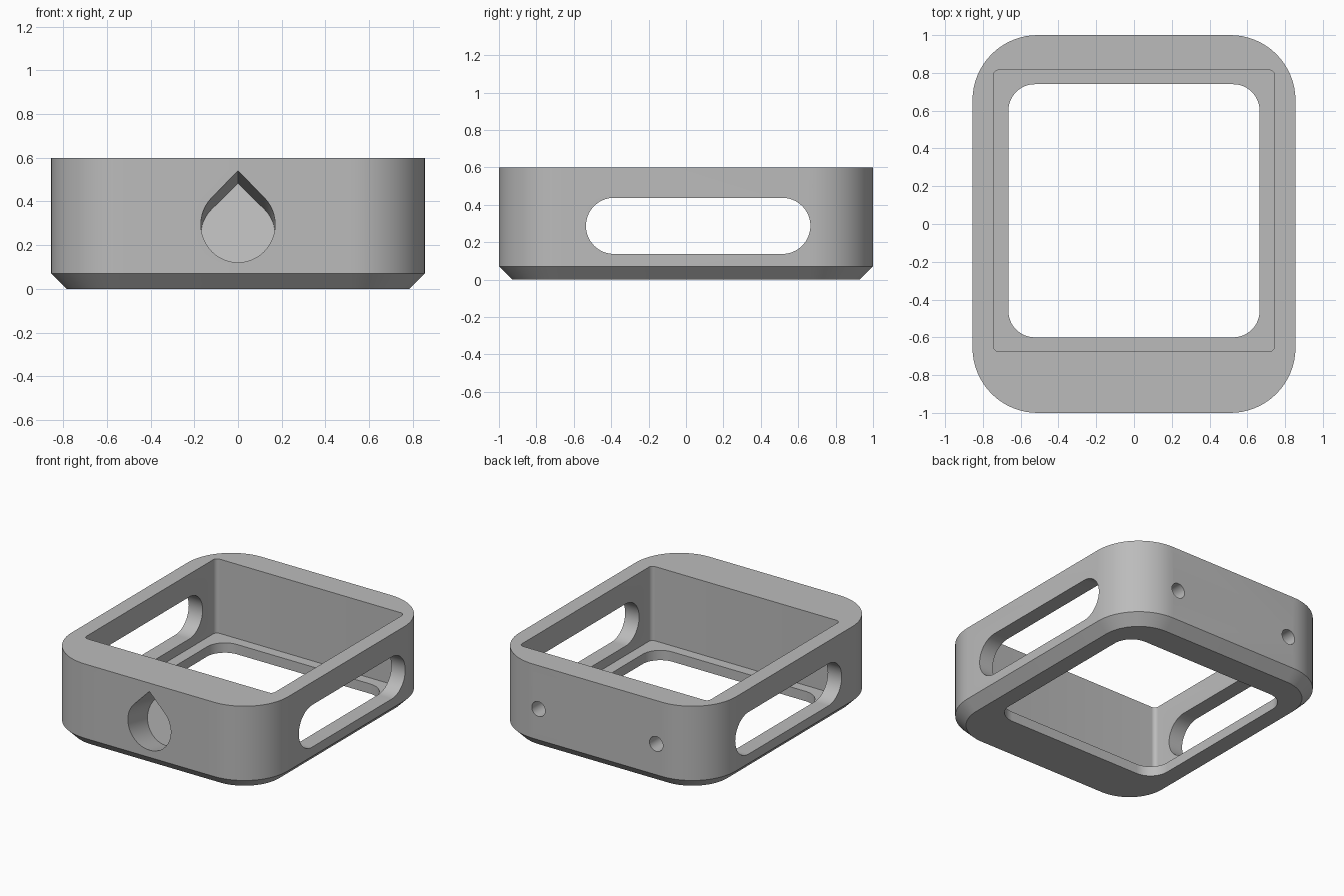
import bpy, bmesh
from math import sin, cos, pi, radians
from mathutils import Matrix, Vector

default_cube = bpy.data.objects.get("Cube")
if default_cube:
    bpy.data.objects.remove(default_cube, do_unlink=True)

grey = bpy.data.materials.new("plain grey")
grey.use_nodes = True
colour = (0.5, 0.5, 0.5, 1)
grey.diffuse_color = colour
grey.node_tree.nodes["Principled BSDF"].inputs["Base Color"].default_value = colour


def rounded_rect(x0, x1, y0, y1, r, steps=16):
    """Counter-clockwise rounded rectangle outline."""
    centres = [(x1 - r, y1 - r), (x0 + r, y1 - r), (x0 + r, y0 + r), (x1 - r, y0 + r)]
    points = []
    for quarter, (cx, cy) in enumerate(centres):
        for i in range(steps + 1):
            a = (quarter + i / steps) * pi / 2
            points.append((cx + r * cos(a), cy + r * sin(a)))
    return points


def teardrop(r, steps=36):
    """Circle whose top rises to a right-angled point."""
    arc = [pi * 3 / 4 + i / steps * pi * 3 / 2 for i in range(steps + 1)]
    return [(r * cos(a), r * sin(a)) for a in arc] + [(0, r * 2 ** 0.5)]


def circle(r, steps=32):
    return [(r * cos(2 * pi * i / steps), r * sin(2 * pi * i / steps)) for i in range(steps)]


def loft(name, sections, matrix=Matrix()):
    """Closed solid through (outline, height) sections."""
    bm = bmesh.new()
    rings = [[bm.verts.new(matrix @ Vector((x, y, z))) for x, y in outline]
             for outline, z in sections]
    n = len(rings[0])
    for low, high in zip(rings, rings[1:]):
        for i in range(n):
            j = (i + 1) % n
            bm.faces.new((low[i], low[j], high[j], high[i]))
    bm.faces.new(rings[0][::-1])
    bm.faces.new(rings[-1])
    bmesh.ops.remove_doubles(bm, verts=bm.verts, dist=1e-5)
    bmesh.ops.recalc_face_normals(bm, faces=bm.faces)
    mesh = bpy.data.meshes.new(name)
    bm.to_mesh(mesh)
    bm.free()
    mesh.materials.append(grey)
    obj = bpy.data.objects.new(name, mesh)
    bpy.context.collection.objects.link(obj)
    return obj


# Case body with a chamfered lower rim
W, L, H, R, C = 0.855, 1.0, 0.6, 0.345, 0.07
wall = rounded_rect(-W, W, -L, L, R)
base = rounded_rect(-W + C, W - C, -L + C, L - C, R - C)
case = loft("case_body", [(base, 0), (wall, C), (wall, H)])

# Deep pocket and the smaller window through its floor
cutters = [
    loft("pocket_cutter", [(rounded_rect(-0.745, 0.745, -0.675, 0.815, 0.03, 8), z)
                           for z in (C, 1)]),
    loft("floor_window_cutter", [(rounded_rect(-0.665, 0.665, -0.6, 0.74, 0.14), z)
                                 for z in (-0.2, 0.3)]),
]

# Long slot through both side walls: outline in y and z, swept along x
along_x = Matrix(((0, 0, 1, 0), (1, 0, 0, 0), (0, 1, 0, 0), (0, 0, 0, 1)))
slot = rounded_rect(-0.535, 0.665, 0.137, 0.437, 0.15)
cutters.append(loft("side_slot_cutter", [(slot, -1.2), (slot, 1.2)], along_x))

# Blind teardrop socket in the front, sloping down as it goes in
upright = Matrix.Rotation(pi / 2, 4, "X")
socket = (Matrix.Translation((0, -L, 0.295)) @ Matrix.Rotation(radians(-12), 4, "X") @ upright)
cutters.append(loft("front_socket_cutter", [(teardrop(0.17), z) for z in (-0.23, 0.3)], socket))

# Two blind pin holes in the back
for side in (-1, 1):
    place = Matrix.Translation((side * 0.465, L, 0.29)) @ upright
    cutters.append(loft("pin_hole_cutter", [(circle(0.053), z) for z in (-0.2, 0.12)], place))

for cutter in cutters:
    cutter.hide_render = True
    mod = case.modifiers.new(cutter.name, "BOOLEAN")
    mod.operation = "DIFFERENCE"
    mod.solver = "EXACT"
    mod.object = cutter

# Bake the cuts and drop the helpers
graph = bpy.context.evaluated_depsgraph_get()
case_mesh = bpy.data.meshes.new_from_object(case.evaluated_get(graph))
case.modifiers.clear()
case.data = case_mesh
for cutter in cutters:
    bpy.data.objects.remove(cutter, do_unlink=True)

# Smooth corners, sharp rims
bpy.ops.object.select_all(action="DESELECT")
case.select_set(True)
bpy.context.view_layer.objects.active = case
bpy.ops.object.shade_smooth_by_angle(angle=radians(25))
